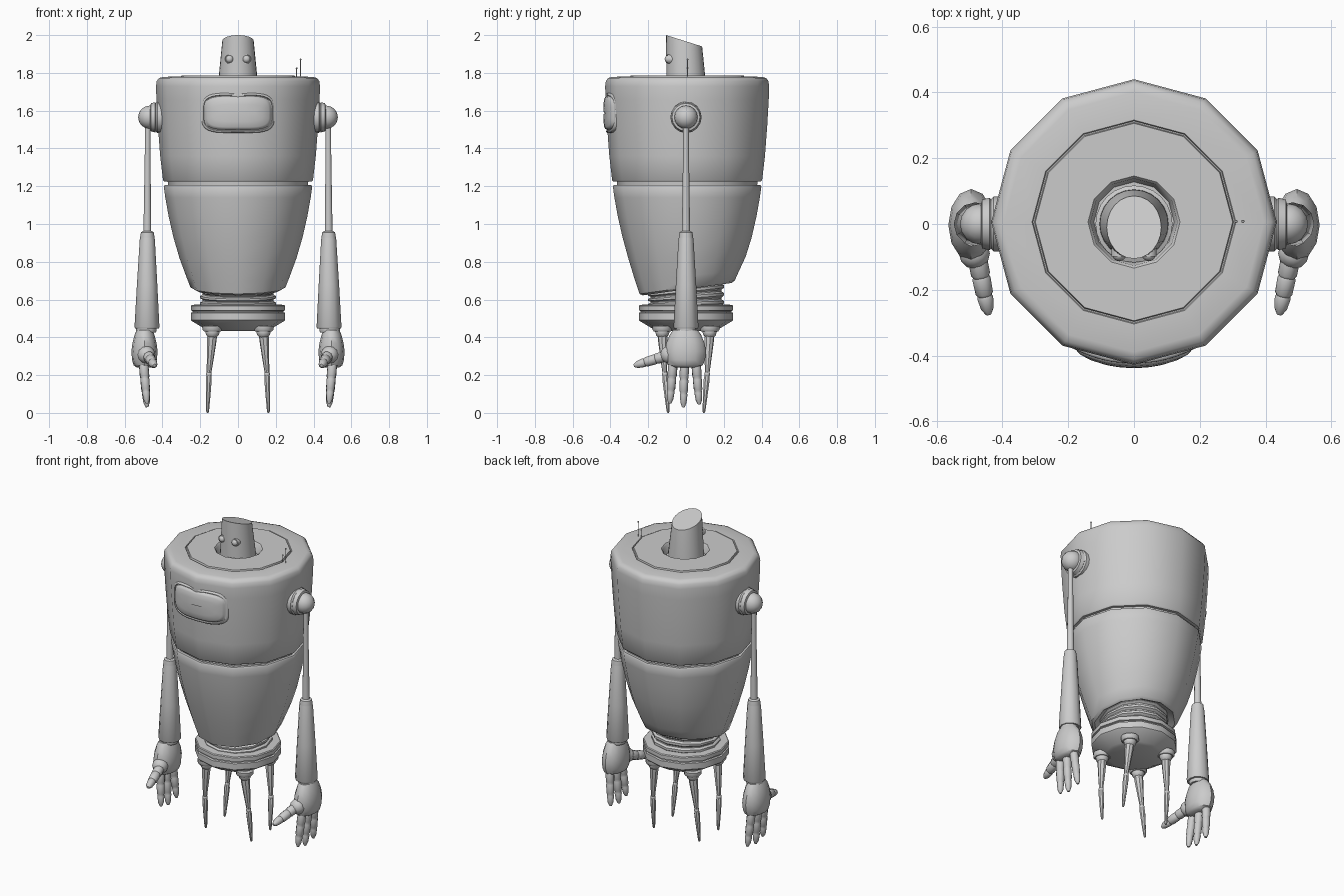
import bpy, bmesh, math
from mathutils import Vector, Matrix


def finish(bm, name, angle=40):
    bmesh.ops.recalc_face_normals(bm, faces=bm.faces)
    me = bpy.data.meshes.new(name)
    bm.to_mesh(me)
    bm.free()
    ob = bpy.data.objects.new(name, me)
    bpy.context.collection.objects.link(ob)
    bpy.ops.object.select_all(action='DESELECT')
    ob.select_set(True)
    bpy.context.view_layer.objects.active = ob
    bpy.ops.object.shade_smooth_by_angle(angle=math.radians(angle))
    return ob


def skin(rings, name, warp=None, angle=40):
    """Join rings of points into a capped surface."""
    bm = bmesh.new()
    vs = [[bm.verts.new(warp(p) if warp else p) for p in ring] for ring in rings]
    n = len(vs[0])
    for a, b in zip(vs, vs[1:]):
        for i in range(n):
            j = (i + 1) % n
            bm.faces.new((a[i], a[j], b[j], b[i]))
    bm.faces.new(vs[0])
    bm.faces.new(vs[-1])
    return finish(bm, name, angle)


def lathe(name, prof, n=12, mat=None, warp=None, angle=40):
    """Profile of (radius, height) turned round z, then placed by mat."""
    mat = mat or Matrix()
    rings = [[mat @ Vector((r * math.cos(2 * math.pi * i / n),
                            r * math.sin(2 * math.pi * i / n), z))
              for i in range(n)] for r, z in prof]
    return skin(rings, name, warp, angle)


def limb(name, p0, p1, prof, n=10):
    """Turned part from p0 to p1; profile heights are fractions of the length."""
    p0, p1 = Vector(p0), Vector(p1)
    d = p1 - p0
    mat = Matrix.Translation(p0) @ d.to_track_quat('Z', 'Y').to_matrix().to_4x4()
    return lathe(name, [(r, t * d.length) for r, t in prof], n, mat)


def ball(name, c, r, n=16):
    bm = bmesh.new()
    bmesh.ops.create_uvsphere(bm, u_segments=n, v_segments=n // 2, radius=r,
                              matrix=Matrix.Translation(c))
    return finish(bm, name)


# Body shells, with a lower rim that slopes up toward the back
def slope(p):
    k = max(0.0, min(1.0, (0.85 - p.z) / 0.18))
    return Vector((p.x, p.y + 0.006, p.z + 0.14 * p.y * k))


lathe("lower_body", [(0.12, 0.70), (0.2, 0.68), (0.235, 0.655), (0.252, 0.665),
                     (0.275, 0.725), (0.31, 0.82), (0.342, 0.93), (0.367, 1.04),
                     (0.385, 1.14), (0.393, 1.198), (0.388, 1.206), (0.36, 1.206)], warp=slope)
lathe("body_seam", [(0.37, 1.19), (0.373, 1.24)], warp=slope)
lathe("upper_body", [(0.36, 1.224), (0.39, 1.224), (0.397, 1.232), (0.412, 1.36),
                     (0.424, 1.52), (0.432, 1.66), (0.434, 1.73), (0.43, 1.757),
                     (0.418, 1.773), (0.395, 1.779), (0.31, 1.781), (0.307, 1.775),
                     (0.303, 1.775), (0.30, 1.786), (0.14, 1.786), (0.132, 1.777),
                     (0.122, 1.70), (0.08, 1.70)], warp=slope)

# Neck collar and head with a slanted top
lathe("neck_collar", [(0.117, 1.69), (0.117, 1.735), (0.105, 1.74), (0.095, 1.70)], 24)


def tilt(p):
    if p.z > 1.9:
        y = p.y * 1.15 - 0.01
        return Vector((p.x, y, 1.97 - 0.315 * (y + 0.01)))
    return p


lathe("head", [(0.105, 1.69), (0.104, 1.76), (0.083, 1.97)], 24, warp=tilt)
for s in (-1, 1):
    limb("eye_socket", (s * 0.045, -0.06, 1.873), (s * 0.045, -0.099, 1.873),
         [(0.024, 0), (0.024, 1)], 16)
    ball("eye", (s * 0.045, -0.092, 1.873), 0.021)

# Antennas
for x, h in ((0.31, 1.825), (0.331, 1.872)):
    limb("antenna", (x, 0.008, 1.77), (x, 0.008, h), [(0.003, 0), (0.0025, 1)], 6)
    ball("antenna_tip", (x, 0.008, h), 0.005, 8)


# Chest panel: rounded rectangle wrapped on the body with a raised frame
def panel_ring(inset, y0, n=48):
    pts = []
    for i in range(n):
        a = 2 * math.pi * i / n
        c, s = math.cos(a), math.sin(a)
        x = (0.193 - inset) * math.copysign(abs(c) ** 0.5, c)
        z = (0.105 - inset) * math.copysign(abs(s) ** 0.5, s)
        pts.append(Vector((x, y0 + 1.35 * x * x, 1.588 + z + 0.1 * z * abs(x))))
    return pts


skin([panel_ring(i, y) for i, y in ((0, -0.35), (0, -0.417), (0.004, -0.424), (0.010, -0.425),
                                    (0.013, -0.417), (0.016, -0.417), (0.02, -0.427),
                                    (0.03, -0.433), (0.06, -0.437), (0.1, -0.438))],
     "chest_panel", angle=50)

# Bellows waist and hip base
waist = [(0.15, 0.55)]
for k in range(4):
    z = 0.565 + k * 0.034
    waist += [(0.187, z), (0.2, z + 0.008), (0.2, z + 0.02), (0.187, z + 0.028)]
lathe("waist_bellows", waist, 12,
      warp=lambda p: Vector((p.x, p.y, p.z + 0.14 * p.y * (p.z - 0.55) / 0.12)))
lathe("hip_base", [(0.17, 0.575), (0.245, 0.572), (0.25, 0.567), (0.25, 0.543), (0.24, 0.54),
                   (0.24, 0.533), (0.25, 0.53), (0.25, 0.492), (0.243, 0.485),
                   (0.17, 0.442), (0.15, 0.434)], 12)

# Four thin legs
for sx in (-1, 1):
    for sy in (-1, 1):
        hip = (sx * 0.135, sy * 0.125, 0.43)
        knee = (sx * 0.154, sy * 0.112, 0.205)
        lathe("leg_socket", [(0.052, 0.03), (0.052, 0.01), (0.044, 0.0)], 12,
              Matrix.Translation(hip))
        ball("leg_joint", hip, 0.038, 12)
        limb("upper_leg", hip, knee, [(0.026, 0.08), (0.026, 0.2), (0.021, 0.5), (0.012, 1)], 8)
        ball("knee", knee, 0.016, 10)
        limb("lower_leg", knee, (sx * 0.161, sy * 0.094, 0.0),
             [(0.013, 0), (0.017, 0.12), (0.014, 0.45), (0.01, 0.8), (0.008, 0.96), (0.004, 1)], 8)

FINGER = [(0.018, 0), (0.021, 0.1), (0.021, 0.32), (0.018, 0.36), (0.02, 0.4), (0.019, 0.64),
          (0.0155, 0.68), (0.0175, 0.72), (0.014, 0.9), (0.006, 1)]

# Arms
for s in (-1, 1):
    limb("shoulder_collar", (s * 0.39, 0, 1.565), (s * 0.465, 0, 1.565),
         [(0.083, 0), (0.083, 0.5), (0.078, 0.55), (0.076, 0.6), (0.08, 0.65),
          (0.074, 0.95), (0.06, 1)], 16)
    ball("shoulder_ball", (s * 0.467, 0, 1.565), 0.062)
    limb("upper_arm", (s * 0.478, 0, 1.53), (s * 0.48, 0, 0.94),
         [(0.015, 0), (0.016, 0.3), (0.022, 1)])
    limb("forearm", (s * 0.48, 0, 0.962), (s * 0.482, 0, 0.447),
         [(0.024, 0), (0.034, 0.012), (0.038, 0.06), (0.0385, 0.075), (0.04, 0.085),
          (0.054, 0.55), (0.066, 0.985), (0.062, 1), (0.05, 1)], 12)
    lathe("wrist", [(0.052, 0.455), (0.055, 0.438), (0.05, 0.425)], 12,
          Matrix.Translation((s * 0.485, 0, 0)))
    # Palm, wider front to back
    lathe("palm", [(0.045, 0.44), (0.058, 0.415), (0.071, 0.37), (0.077, 0.325),
                   (0.073, 0.28), (0.064, 0.252), (0.045, 0.24)], 12,
          Matrix.Translation((s * 0.495, -0.003, 0)) @ Matrix.Diagonal((0.9, 1.42, 1, 1)))
    # Three fingers and a thumb
    for y0, y1, z1 in ((-0.068, -0.086, 0.05), (-0.008, -0.014, 0.03), (0.053, 0.07, 0.045)):
        limb("finger", (s * 0.5, y0, 0.265), (s * 0.482, y1, z1), [(r * 1.2, t) for r, t in FINGER])
    ball("thumb_joint", (s * 0.485, -0.09, 0.308), 0.047, 12)
    limb("thumb", (s * 0.478, -0.095, 0.305), (s * 0.442, -0.275, 0.25),
         [(r * 1.4, t) for r, t in FINGER])
